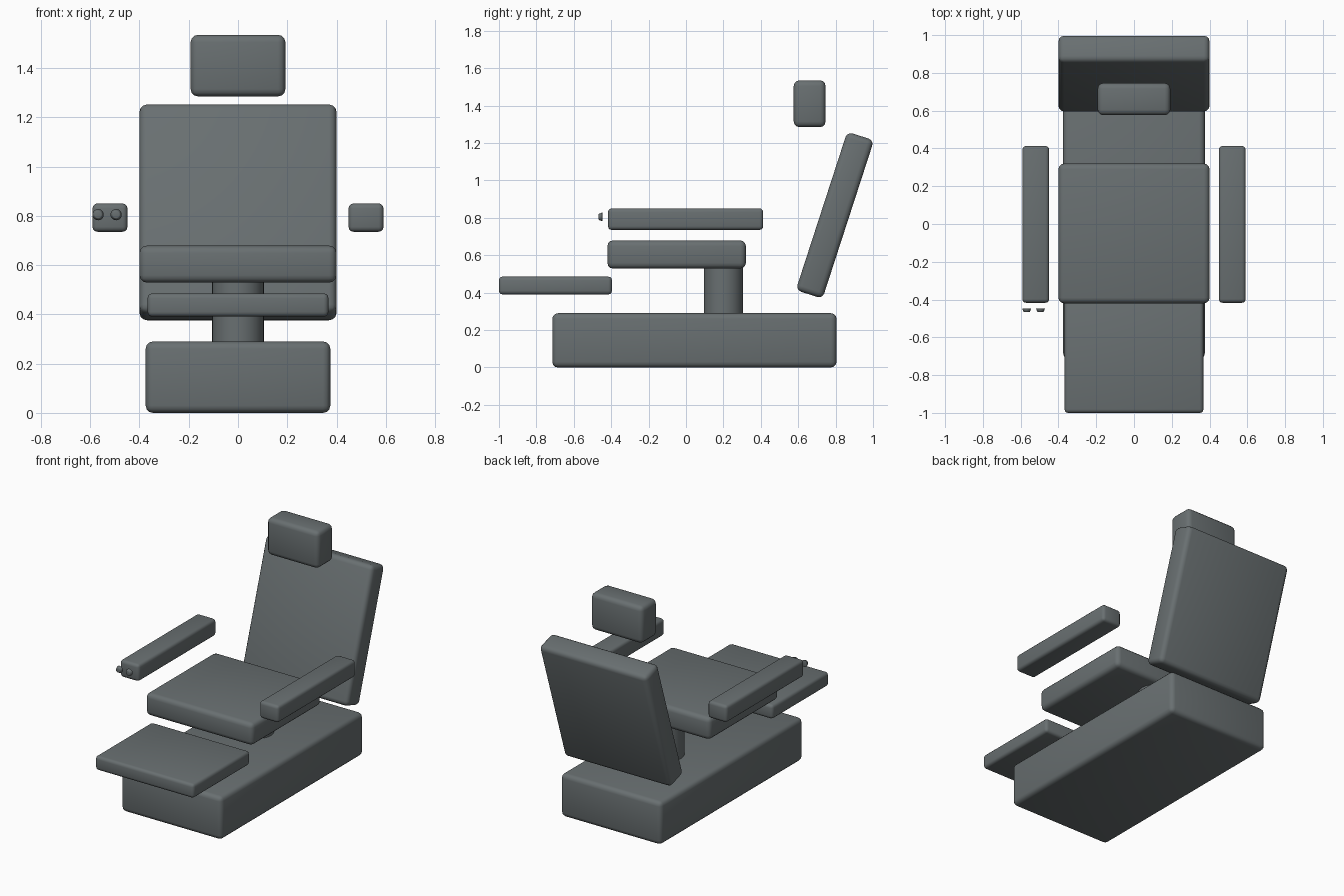
import bpy
import math

cube = bpy.data.objects.get("Cube")
if cube:
    bpy.data.objects.remove(cube, do_unlink=True)

# Single upholstery colour
grey = bpy.data.materials.new("slate_grey")
grey.use_nodes = True
colour = (0.14, 0.16, 0.165, 1)
grey.diffuse_color = colour
grey.node_tree.nodes["Principled BSDF"].inputs["Base Color"].default_value = colour


def finish(obj, name, bevel=0, segments=3):
    obj.name = name
    obj.data.materials.append(grey)
    if bevel:
        mod = obj.modifiers.new("Rounded edges", "BEVEL")
        mod.width = bevel
        mod.segments = segments
        mod.limit_method = "ANGLE"
        bpy.ops.object.modifier_apply(modifier=mod.name)
    bpy.ops.object.shade_smooth_by_angle(angle=math.radians(35))
    return obj


def box(name, centre, size, bevel, tilt=0):
    bpy.ops.mesh.primitive_cube_add(size=1, location=centre)
    obj = bpy.context.object
    obj.scale = size
    bpy.ops.object.transform_apply(location=False, rotation=False, scale=True)
    finish(obj, name, bevel)
    obj.rotation_euler.x = math.radians(tilt)
    return obj


# Base and pedestal
box("base", (0, 0.045, 0.145), (0.75, 1.52, 0.29), 0.03)
bpy.ops.mesh.primitive_cylinder_add(vertices=32, radius=0.105, depth=0.29,
                                    location=(0, 0.2, 0.41))
finish(bpy.context.object, "pedestal")

# Cushions
box("seat", (0, -0.05, 0.604), (0.8, 0.74, 0.15), 0.03)
box("footrest", (0, -0.698, 0.438), (0.735, 0.605, 0.095), 0.02)
box("backrest", (0, 0.796, 0.814), (0.8, 0.15, 0.89), 0.03, tilt=-18)
box("headrest", (0, 0.661, 1.41), (0.385, 0.17, 0.25), 0.03)

# Armrests
for side, x in (("left", 0.52), ("right", -0.52)):
    box(side + "_armrest", (x, -0.002, 0.793), (0.142, 0.83, 0.115), 0.02)

# Control buttons, tapering towards the front
for side, x in (("inner", -0.495), ("outer", -0.568)):
    bpy.ops.mesh.primitive_cone_add(vertices=24, radius1=0.024, radius2=0.016,
                                    depth=0.02, location=(x, -0.457, 0.805),
                                    rotation=(math.pi / 2, 0, 0))
    finish(bpy.context.object, side + "_button", 0.003, 2)
